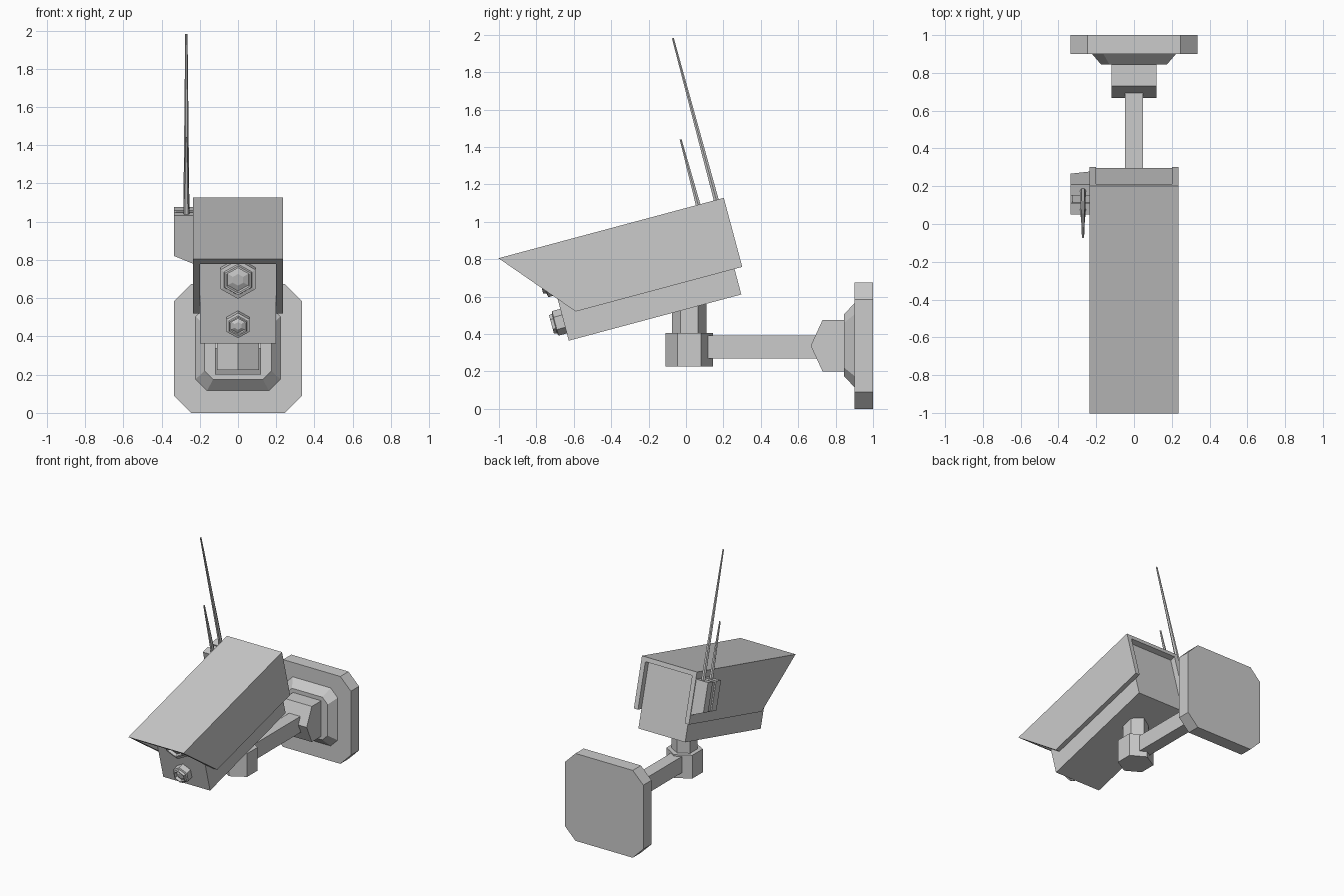
import bpy, bmesh, math
from mathutils import Matrix, Vector

if "Cube" in bpy.data.objects:
    bpy.data.objects.remove(bpy.data.objects["Cube"])

TILT = Matrix.Rotation(math.radians(15), 4, 'X')   # camera head frame: x, along, up


def loft(name, rings, matrix=Matrix()):
    """Skin matching rings of 3D points and cap both ends."""
    bm = bmesh.new()
    vs = [[bm.verts.new(matrix @ Vector(p)) for p in r] for r in rings]
    n = len(rings[0])
    for a, b in zip(vs, vs[1:]):
        for i in range(n):
            j = (i + 1) % n
            bm.faces.new((a[i], a[j], b[j], b[i]))
    bm.faces.new(vs[0])
    bm.faces.new(vs[-1])
    bmesh.ops.recalc_face_normals(bm, faces=bm.faces)
    mesh = bpy.data.meshes.new(name)
    bm.to_mesh(mesh)
    bm.free()
    ob = bpy.data.objects.new(name, mesh)
    bpy.context.collection.objects.link(ob)
    return ob


def box(name, x, y, z, matrix=Matrix()):
    rect = [(x[0], z[0]), (x[1], z[0]), (x[1], z[1]), (x[0], z[1])]
    return loft(name, [[(a, t, b) for a, b in rect] for t in y], matrix)


def ngon(r, n=6, start=0.0):
    return [(r * math.cos(start + math.tau * i / n),
             r * math.sin(start + math.tau * i / n)) for i in range(n)]


def chamfered(hx, hz, c, y, zc):
    q = [(hx, hz - c), (hx - c, hz), (c - hx, hz), (-hx, hz - c),
         (-hx, c - hz), (c - hx, -hz), (hx - c, -hz), (hx, c - hz)]
    return [(x, y, zc + z) for x, z in q]


# Wall plate and its bevelled step
loft("wall_plate", [chamfered(.335, .3375, .09, y, .3375) for y in (1, .9)])
loft("plate_step", [chamfered(.222, .224, .06, .9, .34),
                    chamfered(.175, .165, .045, .845, .34)])

# Pointed swivel block, arm and hub
swivel = [(.667, .337), (.73, .475), (.85, .475), (.85, .2), (.73, .2)]
loft("swivel_block", [[(x, y, z) for y, z in swivel] for x in (-.12, .12)])
box("arm", (-.048, .048), (.08, .72), (.268, .393))
for name, r, z0, z1 in (("arm_hub", .128, .225, .405), ("neck_post", .092, .4, .62)):
    loft(name, [[(x, .0175 + y, z) for x, y in ngon(r, 6, math.pi / 2)]
                for z in (z0, z1)])

# Camera body
box("camera_body", (-.2, .2), (-.511, .444), (.514, 1.004), TILT)

# Sun hood: inverted U with slanted front
u_shape = [(-.235, .655), (-.235, 1.037), (.235, 1.037), (.235, .655),
           (.2, .655), (.2, 1.003), (-.2, 1.003), (-.2, .655)]
front = [(x, -.435 - .325 * (v - .655) / .382, v) for x, v in u_shape]
loft("sun_hood", [front, [(x, .487, v) for x, v in u_shape]], TILT)

# Hexagonal lenses with raised, recessed rims
steps = [(1, -.505), (1, -.557), (.8, -.561), (.75, -.578),
         (.64, -.578), (.6, -.555), (.3, -.565)]
for name, r, vc in (("main_lens", .105, .872), ("lower_lens", .068, .622)):
    loft(name, [[(x, u, vc + v) for x, v in ngon(r * s, 6, math.pi / 2)]
                for s, u in steps], TILT)

# Antenna housing: two blocks with a shallow groove between
for name, u0, u1, xo in (("antenna_block_front", .316, .378, -.335),
                         ("antenna_groove", .378, .419, -.325),
                         ("antenna_block_rear", .419, .481, -.335)):
    top = .985 + (xo + .335) * -1
    prof = [(-.23, .721), (xo, .765), (xo, top), (-.23, top)]
    loft(name, [[(x, u, v) for x, v in prof] for u in (u0, u1)], TILT)

# Tapered antennas
for name, u, tip in (("short_antenna", .345, 1.399), ("long_antenna", .445, 1.932)):
    loft(name, [[(-.27 + x, u + y, v) for x, y in ngon(r)]
                for r, v in ((.016, .97), (.006, tip))], TILT)
